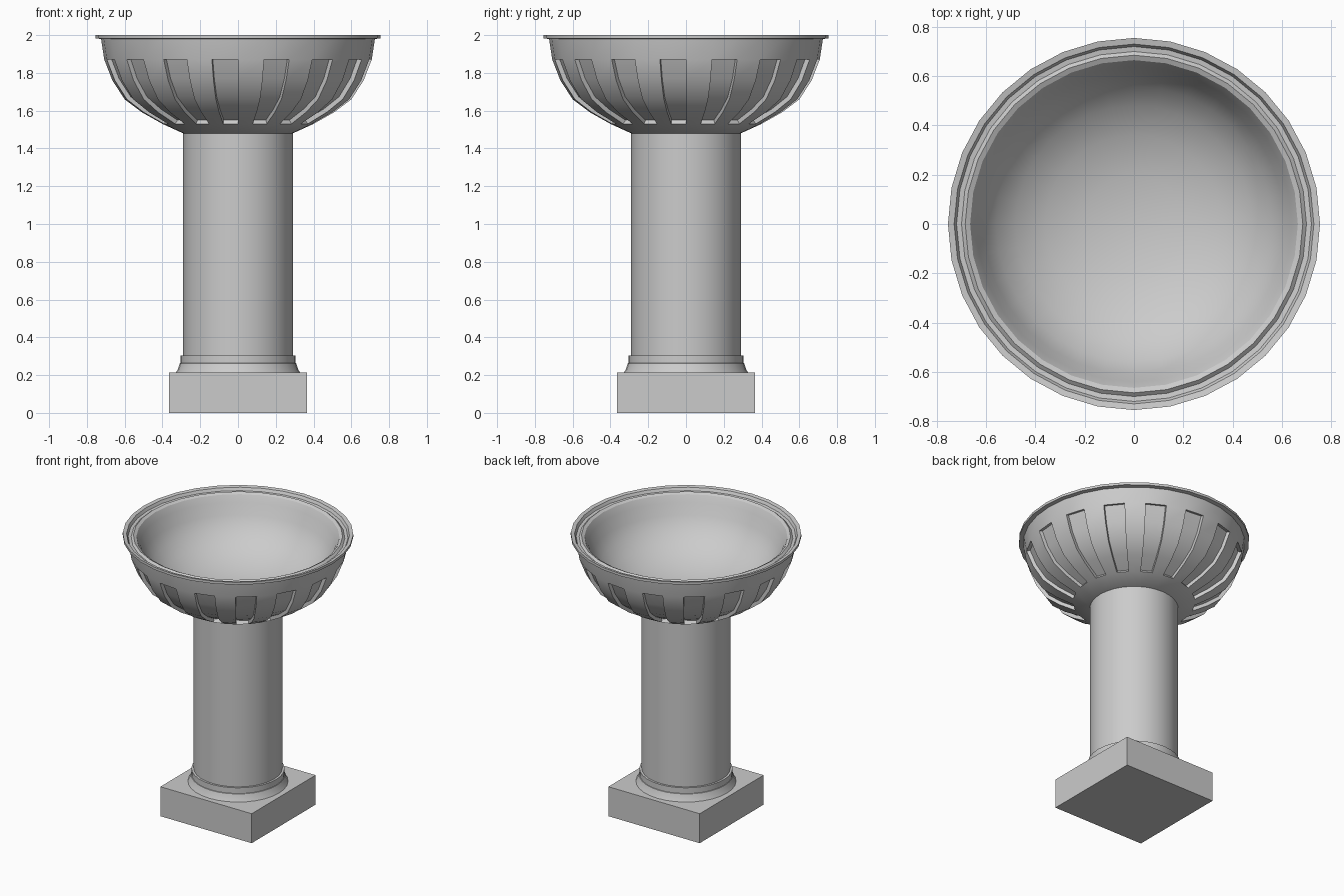
import bpy, bmesh, math
from mathutils import Vector

if "Cube" in bpy.data.objects:
    bpy.data.objects.remove(bpy.data.objects["Cube"])


def finish(name, bm, smooth=True):
    bmesh.ops.recalc_face_normals(bm, faces=bm.faces[:])
    me = bpy.data.meshes.new(name)
    bm.to_mesh(me)
    bm.free()
    ob = bpy.data.objects.new(name, me)
    bpy.context.collection.objects.link(ob)
    if smooth:
        bpy.ops.object.select_all(action='DESELECT')
        ob.select_set(True)
        bpy.context.view_layer.objects.active = ob
        bpy.ops.object.shade_smooth_by_angle(angle=math.radians(28))
    return ob


def lathe(profile, n=32):
    """Revolve (radius, z) points; returns the bmesh and faces[ring][column]."""
    bm = bmesh.new()
    rings = []
    for r, z in profile:
        if r == 0:
            rings.append([bm.verts.new((0, 0, z))] * n)
        else:
            rings.append([bm.verts.new((r * math.cos(i * math.tau / n),
                                        r * math.sin(i * math.tau / n), z))
                          for i in range(n)])
    faces = []
    for a, b in zip(rings, rings[1:]):
        row = []
        for i in range(n):
            j = (i + 1) % n
            quad = list(dict.fromkeys((a[i], a[j], b[j], b[i])))
            row.append(bm.faces.new(quad))
        faces.append(row)
    return bm, faces


# Square plinth
bm = bmesh.new()
bmesh.ops.create_cube(bm, size=1)
for v in bm.verts:
    v.co = Vector((v.co.x * 0.73, v.co.y * 0.73, (v.co.z + 0.5) * 0.213))
finish("plinth", bm, smooth=False)

# Flared collar at the foot of the column
bm, _ = lathe([(0, 0.21), (0.33, 0.21), (0.318, 0.232), (0.308, 0.262),
               (0.305, 0.264), (0.305, 0.305), (0, 0.305)])
finish("base_collar", bm)

# Column shaft
bm, _ = lathe([(0, 0.30), (0.29, 0.30), (0.29, 1.485), (0, 1.485)])
finish("column", bm)

# Bowl: outside, flared grooved rim, smooth basin
outside = [(0, 1.48), (0.29, 1.48), (0.40, 1.53), (0.51, 1.592), (0.60, 1.66),
           (0.665, 1.76), (0.708, 1.87), (0.725, 1.98)]
rim = [(0.755, 1.982), (0.755, 2.0), (0.73, 1.995), (0.72, 1.975),
       (0.70, 1.972), (0.685, 1.985), (0.665, 1.975)]
basin = [(0.64, 1.93), (0.61, 1.85), (0.56, 1.775), (0.48, 1.70),
         (0.36, 1.635), (0.20, 1.59), (0, 1.575)]
bm, faces = lathe(outside + rim + basin)

# Recessed flutes on every second column of the bowl
for i in range(1, 32, 2):
    strip = [faces[k][i] for k in range(2, 6)]
    res = bmesh.ops.extrude_face_region(bm, geom=strip)
    for v in res["geom"]:
        if isinstance(v, bmesh.types.BMVert):
            v.co += (Vector((0, 0, 2.05)) - v.co).normalized() * 0.025
    left = [f for f in strip if f.is_valid]
    if left:
        bmesh.ops.delete(bm, geom=left, context='FACES')
finish("bowl", bm)
